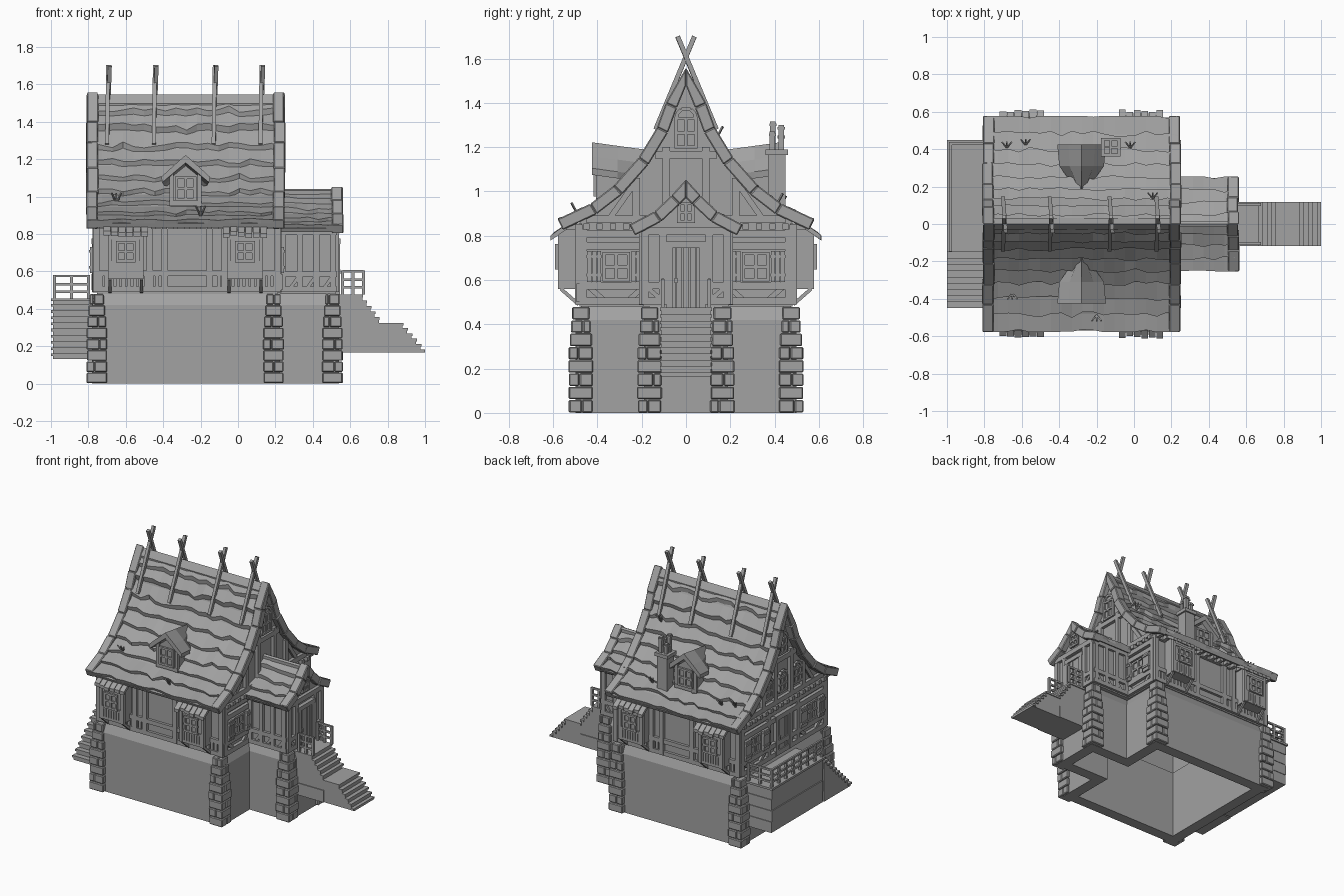
import bpy, bmesh, random
from math import pi, sin, cos
from mathutils import Vector, Matrix

random.seed(4)
if "Cube" in bpy.data.objects:
    bpy.data.objects.remove(bpy.data.objects["Cube"])

grey = bpy.data.materials.new("plain_grey")
grey.use_nodes = True
grey.diffuse_color = (0.36, 0.36, 0.36, 1)
grey.node_tree.nodes["Principled BSDF"].inputs["Base Color"].default_value = grey.diffuse_color

parts = {}
HERE = Matrix()
rnd = random.uniform


def loft(name, loops, M=HERE, caps=True):
    """Skin equal-length loops of points into a solid."""
    bm = parts.setdefault(name, bmesh.new())
    rings = [[bm.verts.new(M @ Vector(p)) for p in loop] for loop in loops]
    if not caps:
        rings.append(rings[0])
    for a, b in zip(rings, rings[1:]):
        for i in range(len(a)):
            j = (i + 1) % len(a)
            bm.faces.new((a[i], a[j], b[j], b[i]))
    if caps:
        bm.faces.new(rings[0][::-1])
        bm.faces.new(rings[-1])


def box(name, x0, x1, y0, y1, z0, z1, M=HERE):
    loft(name, [[(x0, y0, z), (x1, y0, z), (x1, y1, z), (x0, y1, z)] for z in (z0, z1)], M)


def prism(name, pts, a, b, axis="x", M=HERE):
    loft(name, [[(t, u, v) if axis == "x" else (u, t, v) for u, v in pts] for t in (a, b)], M)


def beam(name, p, q, w, M=HERE):
    p, q = Vector(p), Vector(q)
    T = Matrix.Translation(p) @ (q - p).to_track_quat("Z", "Y").to_matrix().to_4x4()
    box(name, -w / 2, w / 2, -w / 2, w / 2, 0, (q - p).length, M @ T)


def place(x, y, z, ang):
    """Local frame whose -y side faces outward."""
    return Matrix.Translation((x, y, z)) @ Matrix.Rotation(ang, 4, "Z")


def offset(prof, d):
    out = [(0, prof[0][1] + d * 1.5)]
    for i in range(1, len(prof)):
        a, b = prof[i - 1], prof[min(i + 1, len(prof) - 1)]
        n = Vector((a[1] - b[1], b[0] - a[0])).normalized()
        out.append((prof[i][0] + n.x * d, prof[i][1] + n.y * d))
    return out


def at(prof, t):
    """Point at fraction t along a profile."""
    P = [Vector(p) for p in prof]
    left = t * sum((b - a).length for a, b in zip(P, P[1:]))
    for a, b in zip(P, P[1:]):
        if left <= (b - a).length:
            return a.lerp(b, left / (b - a).length)
        left -= (b - a).length
    return P[-1]


def roof(name, prof, x0, x1, rows, cols, ends):
    low, top = offset(prof, -0.022), offset(prof, 0.02)
    fat, thin = offset(prof, 0.023), offset(prof, -0.032)
    for s in (1, -1):
        flip = lambda pts: [(s * y, z) for y, z in pts]
        prism(name + "_deck", flip(prof + low[::-1]), x0, x1)
        # wavy overlapping shingle rows
        for r in range(rows):
            loops = []
            for c in range(cols + 1):
                x = x0 + (x1 - x0) * c / cols
                t = min((r + 1 + rnd(-0.16, 0.18)) / rows, 1)
                pts = [at(prof, r / rows), at(top, t) + Vector((0, rnd(-0.004, 0.006))), at(low, t)]
                loops.append([(x, s * p.x, p.y) for p in pts])
            loft(name + "_shingles", loops)
        # ridge cap and covers at the gable ends
        tip, side = at(top, 0), at(top, 0.07)
        prism(name + "_cap", flip([(0, tip.y - 0.01), side, at(low, 0.07), low[0]]), x0, x1)
        for a, b in ends:
            for i in range(len(prof) - 1):
                j = rnd(-0.004, 0.004)
                prism(name + "_barge", flip([fat[i], fat[i + 1], thin[i + 1], thin[i]]), a + j, b + j)


def window(M, w, h, arch=False):
    box("window_panes", -w, w, -0.012, 0.02, 0, h, M)
    for u in (-w, 0, w):
        beam("window_frames", (u, -0.015, 0), (u, -0.015, h), 0.014, M)
    for z in (0, h / 2, h):
        beam("window_frames", (-w - 0.008, -0.015, z), (w + 0.008, -0.015, z), 0.014, M)
    if arch:
        pts = [(w * cos(k * pi / 6), h + w * sin(k * pi / 6)) for k in range(7)]
        prism("window_panes", pts, -0.012, 0.02, "y", M)
        for a, b in zip(pts, pts[1:]):
            beam("window_frames", (a[0], -0.015, a[1]), (b[0], -0.015, b[1]), 0.016, M)


def door(M, w, h):
    for k in range(5):
        u = -w + k * w * 0.4
        box("door_planks", u + 0.002, u + w * 0.4 - 0.002, -0.015 - rnd(0, 0.004), 0.02, 0, h, M)
    for u in (-w, w):
        beam("door_frames", (u, -0.012, 0), (u, -0.012, h), 0.028, M)
    beam("door_frames", (-w - 0.02, -0.012, h), (w + 0.02, -0.012, h), 0.03, M)
    beam("door_handles", (-w * 0.6, -0.02, h * 0.4), (-w * 0.6, -0.02, h * 0.48), 0.014, M)


def railing(name, a, b, z, n):
    a, b = Vector((*a, z)), Vector((*b, z))
    for k in range(n + 1):
        p = a.lerp(b, k / n)
        beam(name, p, p + Vector((0, 0, 0.13)), 0.016)
    for h in (0.04, 0.08, 0.125):
        beam(name, a + Vector((0, 0, h)), b + Vector((0, 0, h)), 0.013)


# hollow stone base, open above and below
def plan(d, z):
    x0, x1, x2, y1, y2 = -0.78 + d, 0.225 - d, 0.54 - d, 0.5 - d, 0.19 - d
    return [(x, y, z) for x, y in ((x0, -y1), (x1, -y1), (x1, -y2), (x2, -y2),
                                   (x2, y2), (x1, y2), (x1, y1), (x0, y1))]


loft("stone_base", [plan(0.08, 0.5), plan(0.08, 0), plan(0, 0), plan(0, 0.42), plan(0.035, 0.5)], caps=False)

# corner stones, tapering at the top
for cx, cy in ((-0.755, 0.475), (0.19, 0.475), (0.505, 0.165)):
    for sy in (1, -1):
        for r in range(8):
            h = rnd(0.052, 0.056) - max(0, r - 4) * 0.005
            z0, z1, cut = r * 0.06 + 0.002, r * 0.06 + 0.058, rnd(-0.02, 0.02)
            for a, b in ((-h, cut - 0.001), (cut + 0.001, h)):
                u, v = ((a, b), (-h, h)) if r % 2 else ((-h, h), (a, b))
                box("corner_stones", cx + u[0], cx + u[1], sy * cy + v[0], sy * cy + v[1], z0, z1)

# roofs
MAIN = [(0, 1.525), (0.07, 1.39), (0.11, 1.28), (0.195, 1.14), (0.31, 1.01), (0.42, 0.925), (0.57, 0.855)]
PORCH = [(0, 1.02), (0.05, 0.965), (0.13, 0.89), (0.245, 0.83)]
roof("main_roof", MAIN, -0.785, 0.235, 9, 18, ((-0.81, -0.75), (0.19, 0.25)))
roof("porch_roof", PORCH, 0.205, 0.54, 4, 6, ((0.5, 0.56),))

# walls: gable panels following the roofs, and long sides
for name, prof, w, top, a, b, gables in (("house_walls", MAIN, 0.48, 0.86, -0.755, 0.21, (-0.755, 0.18)),
                                         ("porch_walls", PORCH, 0.195, 0.83, 0.2, 0.52, (0.49,))):
    half = offset(prof, -0.02)[:-1] + [(w, top), (w, 0.48)]
    for x in gables:
        prism(name, half + [(-y, z) for y, z in half[:0:-1]], x, x + 0.03)
    for s in (1, -1):
        box(name, a, b, s * w, s * (w - 0.03), 0.48, top)

# crossed ridge poles
for x in (-0.69, -0.44, -0.12, 0.13):
    for s in (1, -1):
        beam("ridge_poles", (x - 0.01, s * 0.137, 1.28), (x + 0.004 * s, -s * 0.038, 1.7), 0.021)

# long sides: timbers, bays, awnings, dormers
for ang, s in ((0, 1), (pi, -1)):
    F = place(-0.2725, -s * 0.48, 0, ang)
    T = "side_timbers"
    for z in (0.505, 0.59, 0.84):
        beam(T, (-0.49, -0.004, z), (0.49, -0.004, z), 0.03, F)
    for u in (-0.485, -0.2, -0.12, 0.12, 0.2, 0.485):
        beam(T, (u, -0.004, 0.49), (u, -0.004, 0.85), 0.034, F)
    for k in range(17):
        u = -0.48 + k * 0.06
        box("rafter_ends", u - 0.013, u + 0.013, -0.06, 0, 0.825, 0.852, F)
        if abs(u) > 0.13:
            for du in (-0.02, 0.01):
                box("side_planks", u + du, u + du + 0.02, -0.014, 0, 0.5, 0.585, F)
    for bx in (-0.6, 0.037):
        B = place(bx, -s * 0.48, 0, ang)
        box("bay_boxes", -0.09, 0.09, -0.09, 0, 0.56, 0.83, B)
        window(B @ Matrix.Translation((0, -0.09, 0.655)), 0.045, 0.1)
        for e in (-0.085, 0.085):
            beam("bay_timbers", (e, -0.088, 0.56), (e, -0.088, 0.82), 0.022, B)
            beam("bay_timbers", (e, -0.085, 0.56), (e, -0.005, 0.49), 0.016, B)
        for z in (0.57, 0.645, 0.78):
            beam("bay_timbers", (-0.095, -0.088, z), (0.095, -0.088, z), 0.018, B)
        for k in range(8):
            u = -0.08 + k * 0.02
            box("bay_planks", u + 0.002, u + 0.018, -0.098, -0.08, 0.57, 0.645, B)
        for k in range(6):
            u, j = -0.12 + k * 0.04, rnd(-0.008, 0.008)
            prism("awning_boards", [(-0.02, 0.855), (-0.02, 0.88), (-0.125 + j, 0.808 + j), (-0.125 + j, 0.785 + j)],
                  u + 0.002, u + 0.038, "x", B)
    # dormer, its roof sinking back into the slope
    D = place(-0.28, 0, 0, ang)
    prism("dormer_walls", [(-0.08, 0.93), (0.08, 0.93), (0.08, 1.1), (0, 1.165), (-0.08, 1.1)],
          -0.395, -0.28, "y", D)
    window(D @ Matrix.Translation((0, -0.395, 0.985)), 0.05, 0.115)
    for e in (1, -1):
        shell = [(0, 1.222), (e * 0.07, 1.16), (e * 0.13, 1.105), (e * 0.125, 1.075),
                 (e * 0.06, 1.13), (0, 1.18)]
        loft("dormer_roof", [[(u * k, y, z - d) for u, z in shell] for y, k, d in
                             ((-0.425, 1, 0), (-0.31, 0.92, 0.016), (-0.17, 0.15, 0.035))], D)
        beam("dormer_timbers", (e * 0.075, -0.395, 0.95), (e * 0.075, -0.395, 1.12), 0.022, D)
    beam("dormer_timbers", (-0.085, -0.395, 0.965), (0.085, -0.395, 0.965), 0.025, D)

# gable ends
for x, ang in ((0.21, pi / 2), (-0.755, -pi / 2)):
    G, T = place(x, 0, 0, ang), "gable_timbers"
    for z, w in ((0.505, 0.475), (0.575, 0.475), (0.755, 0.475), (0.81, 0.475), (0.875, 0.45), (1.165, 0.14)):
        beam(T, (-w, -0.006, z), (w, -0.006, z), 0.034, G)
    for k in range(16):
        u = -0.45 + k * 0.06
        box("joist_ends", u - 0.014, u + 0.014, -0.035, 0, 0.828, 0.856, G)
    for e in (1, -1):
        for u, z0, z1 in ((0.465, 0.49, 0.83), (0.165, 0.49, 0.83), (0.09, 0.87, 1.2), (0.225, 0.87, 1.06)):
            beam(T, (e * u, -0.006, z0), (e * u, -0.006, z1), 0.034, G)
        beam(T, (e * 0.44, -0.004, 0.57), (e * 0.36, -0.004, 0.5), 0.024, G)
        beam(T, (e * 0.19, -0.004, 0.57), (e * 0.27, -0.004, 0.5), 0.024, G)
        beam(T, (e * 0.35, -0.004, 0.87), (e * 0.23, -0.004, 1.04), 0.026, G)
        window(G @ Matrix.Translation((e * 0.315, 0, 0.6)), 0.055, 0.12)
        for u in (0.415, 0.215):
            for k in range(3):
                c = e * u + (k - 1) * 0.022
                box("shutters", c - 0.01, c + 0.01, -0.035, 0, 0.59, 0.73, G)
            for z in (0.615, 0.7):
                box("shutters", e * u - 0.034, e * u + 0.034, -0.041, 0, z, z + 0.014, G)
    if x > 0:
        window(G @ Matrix.Translation((0, 0, 1.2)), 0.045, 0.13, True)
    else:
        door(G @ Matrix.Translation((0, 0, 0.49)), 0.075, 0.27)
        for u, z in ((0, 1.2), (0.16, 0.93), (-0.16, 0.93), (0, 0.93)):
            window(G @ Matrix.Translation((u, 0, z)), 0.04, 0.1, True)

# porch timbers and door
G, T = place(0.52, 0, 0, pi / 2), "porch_timbers"
door(G @ Matrix.Translation((0, 0, 0.47)), 0.075, 0.29)
window(G @ Matrix.Translation((0, 0, 0.865)), 0.032, 0.08, True)
beam(T, (-0.2, -0.005, 0.82), (0.2, -0.005, 0.82), 0.035, G)
for e in (1, -1):
    for z in (0.505, 0.575):
        beam(T, (e * 0.19, -0.005, z), (e * 0.09, -0.005, z), 0.03, G)
    for u in (0.185, 0.105):
        beam(T, (e * u, -0.005, 0.49), (e * u, -0.005, 0.82), 0.032, G)
    beam(T, (e * 0.18, -0.005, 0.57), (e * 0.11, -0.005, 0.51), 0.02, G)
    for z in (0.505, 0.585, 0.81):
        beam(T, (0.22, e * 0.198, z), (0.53, e * 0.198, z), 0.03)
    for x in (0.24, 0.33, 0.42, 0.51):
        beam(T, (x, e * 0.198, 0.49), (x, e * 0.198, 0.83), 0.03)
        beam(T, (x - 0.05, e * 0.198, 0.51), (x, e * 0.198, 0.58), 0.018)
    railing("porch_railing", (0.56, e * 0.105), (0.67, e * 0.105), 0.475, 2)

# porch stairs with a half landing
steps = [(0.665, 0.475)] + [(0.665 + k * 0.022, 0.475 - k * 0.03) for k in range(1, 5)]
steps += [(0.88, 0.325)] + [(0.88 + k * 0.024, 0.325 - k * 0.0285) for k in range(1, 6)]
prev = 0.5
for x, z in steps:
    box("porch_stairs", prev, x, -0.11, 0.11, 0.165, z - 0.012)
    box("porch_treads", prev, min(x + 0.004, 1), -0.117, 0.117, z - 0.014, z)
    prev = x
box("porch_stairs", 0.5, 0.76, -0.116, 0.116, 0.165, 0.25)

# side terrace with stairs toward the front
for k in range(4):
    box("terrace", -0.985 - 0.004 * (k % 2), -0.75, -0.14, 0.44, 0.13 + k * 0.08, 0.207 + k * 0.08)
box("terrace", -1, -0.75, -0.15, 0.45, 0.44, 0.455)
for k in range(9):
    y, z = -0.15 - k * 0.033, 0.425 - k * 0.033
    box("terrace_stairs", -0.99, -0.75, y - 0.033, y, 0.13, z - 0.012)
    box("terrace_treads", -1, -0.75, y - 0.036, y, z - 0.014, z)
railing("terrace_railing", (-0.98, 0.43), (-0.98, -0.14), 0.45, 7)
railing("terrace_railing", (-0.98, 0.43), (-0.8, 0.43), 0.45, 2)

# chimney
box("chimney", -0.165, -0.085, 0.37, 0.45, 0.85, 1.17)
box("chimney", -0.177, -0.073, 0.36, 0.46, 1.165, 1.19)
for x, y, z in ((-0.145, 0.392, 1.315), (-0.105, 0.43, 1.3), (-0.105, 0.39, 1.27), (-0.145, 0.43, 1.26)):
    beam("chimney_pots", (x, y, 1.18), (x, y, z), 0.024)
    box("chimney_pots", x - 0.016, x + 0.016, y - 0.016, y + 0.016, z - 0.02, z - 0.008)

# twigs sprouting from the roof
for x, t, s in ((-0.68, 0.8, 1), (-0.58, 0.82, 1), (-0.02, 0.8, 1), (0.1, 0.35, 1), (-0.2, 0.9, -1), (-0.65, 0.75, -1)):
    p = at(MAIN, t)
    for k in range(3):
        beam("roof_twigs", (x, s * p.x, p.y), (x + (k - 1) * 0.025, s * (p.x + 0.03), p.y + 0.055), 0.008)

for name, bm in parts.items():
    bmesh.ops.recalc_face_normals(bm, faces=bm.faces)
    mesh = bpy.data.meshes.new(name)
    bm.to_mesh(mesh)
    bm.free()
    mesh.materials.append(grey)
    obj = bpy.data.objects.new(name, mesh)
    bpy.context.collection.objects.link(obj)
    if name in ("corner_stones", "main_roof_barge", "porch_roof_barge"):
        mod = obj.modifiers.new("worn_edges", "BEVEL")
        mod.width, mod.segments = 0.005, 1
